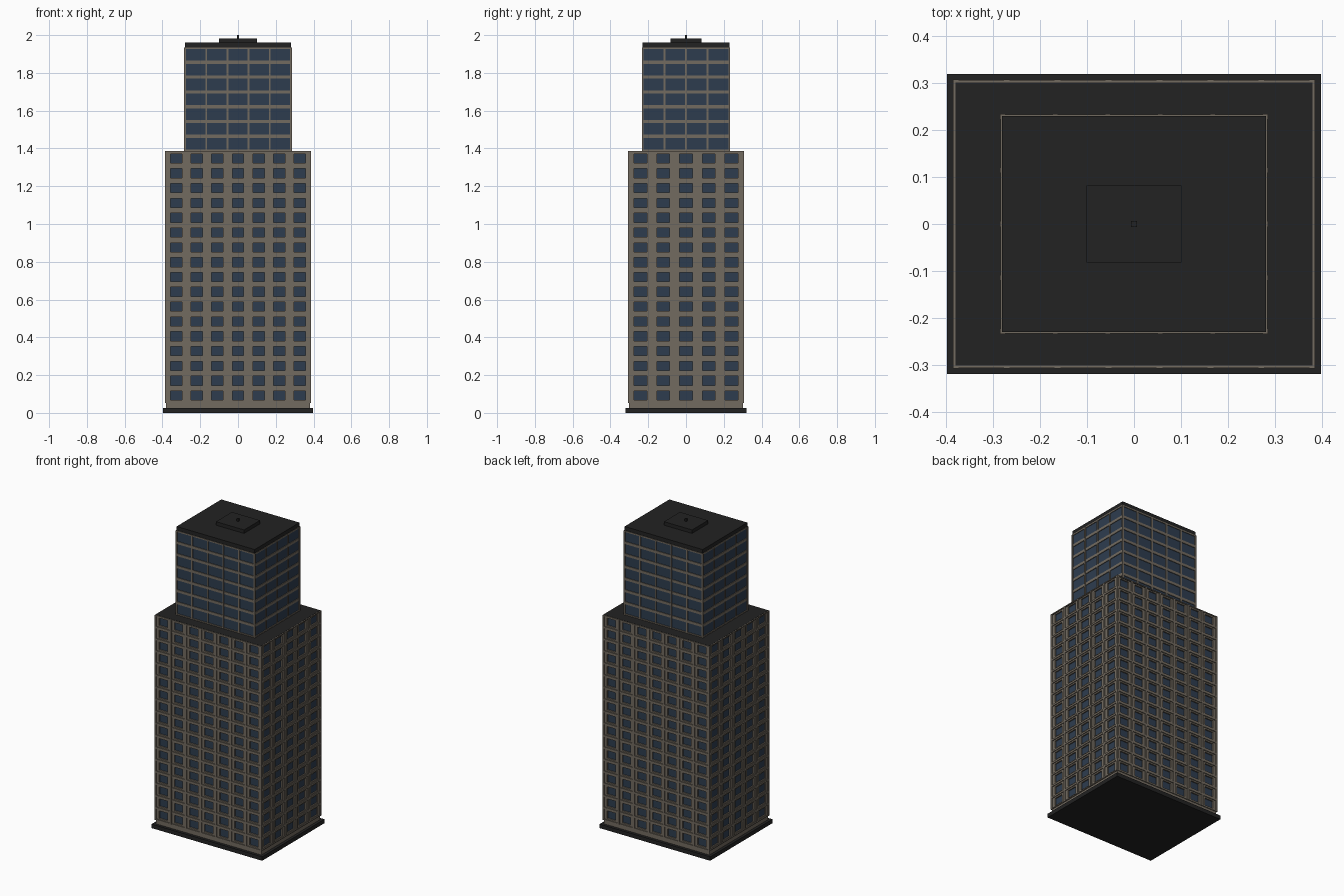
import bpy, bmesh
from mathutils import Vector

if "Cube" in bpy.data.objects:
    bpy.data.objects.remove(bpy.data.objects["Cube"])


def material(name, rgb):
    m = bpy.data.materials.new(name)
    m.diffuse_color = (*rgb, 1)
    m.use_nodes = True
    m.node_tree.nodes["Principled BSDF"].inputs["Base Color"].default_value = m.diffuse_color
    return m


STONE = material("warm stone", (0.17, 0.145, 0.115))
GLASS = material("blue glass", (0.027, 0.046, 0.078))
DARK = material("dark roofing", (0.016, 0.016, 0.016))
FLOOR = 0.0784           # storey height


def add_box(bm, x0, x1, y0, y1, z0, z1):
    v = [bm.verts.new((x, y, z)) for z in (z0, z1)
         for x, y in ((x0, y0), (x1, y0), (x1, y1), (x0, y1))]
    for f in ((3, 2, 1, 0), (4, 5, 6, 7), (0, 1, 5, 4),
              (1, 2, 6, 5), (2, 3, 7, 6), (3, 0, 4, 7)):
        bm.faces.new([v[i] for i in f])


def finish(bm, name, *mats):
    me = bpy.data.meshes.new(name)
    bm.to_mesh(me)
    bm.free()
    for m in mats:
        me.materials.append(m)
    ob = bpy.data.objects.new(name, me)
    bpy.context.collection.objects.link(ob)
    return ob


def block(name, hx, hy, z0, z1, mat):
    bm = bmesh.new()
    add_box(bm, -hx, hx, -hy, hy, z0, z1)
    return finish(bm, name, mat)


def window_walls(name, hx, hy, z0, rows, nx, ny, fill_w, fill_h, depth):
    """Four walls of storey cells, each holding one recessed window."""
    bm = bmesh.new()
    sides = ((Vector((1, 0, 0)), hx, Vector((0, -1, 0)), hy, nx),
             (Vector((0, 1, 0)), hy, Vector((1, 0, 0)), hx, ny),
             (Vector((-1, 0, 0)), hx, Vector((0, 1, 0)), hy, nx),
             (Vector((0, -1, 0)), hy, Vector((-1, 0, 0)), hx, ny))
    for along, half, out, dist, n in sides:
        w = 2 * half / n
        for i in range(n):
            for r in range(rows):
                c = along * (-half + (i + 0.5) * w) + out * dist
                c.z = z0 + (r + 0.5) * FLOOR

                def ring(a, b, d):
                    return [bm.verts.new(c + along * (sx * a) - out * d
                                         + Vector((0, 0, sz * b)))
                            for sx, sz in ((-1, -1), (1, -1), (1, 1), (-1, 1))]
                a, b = w / 2 * fill_w, FLOOR / 2 * fill_h
                rings = (ring(w / 2, FLOOR / 2, 0), ring(a, b, 0), ring(a, b, depth))
                for p, q in zip(rings, rings[1:]):
                    for k in range(4):
                        j = (k + 1) % 4
                        bm.faces.new((p[k], p[j], q[j], q[k]))
                bm.faces.new(rings[-1]).material_index = 1
    bmesh.ops.remove_doubles(bm, verts=bm.verts, dist=1e-5)
    return finish(bm, name, STONE, GLASS)


def grid_bars(name, hx, hy, z0, rows, nx, ny, out, fin, ledge):
    """Upright fins at bay lines and ledges at floor lines, wrapping the block."""
    bm = bmesh.new()
    z1 = z0 + rows * FLOOR
    f, sink = fin / 2, 0.002
    for s in (-1, 1):
        y0, y1 = sorted((s * (hy - sink), s * (hy + out)))
        x0, x1 = sorted((s * (hx - sink), s * (hx + out)))
        for i in range(1, nx):
            x = -hx + 2 * hx * i / nx
            add_box(bm, x - f, x + f, y0, y1, z0, z1)
        for i in range(1, ny):
            y = -hy + 2 * hy * i / ny
            add_box(bm, x0, x1, y - f, y + f, z0, z1)
        # corner posts
        for t in (-1, 1):
            cx = sorted((s * (hx - f), s * (hx + out)))
            cy = sorted((t * (hy - f), t * (hy + out)))
            add_box(bm, *cx, *cy, z0, z1)
        for r in range(rows + 1):
            z = z0 + r * FLOOR
            lo, hi = max(z - ledge / 2, z0), min(z + ledge / 2, z1)
            e = out - 0.0008
            ly = sorted((s * (hy - sink), s * (hy + e)))
            lx = sorted((s * (hx - sink), s * (hx + e)))
            add_box(bm, -hx, hx, *ly, lo, hi)
            add_box(bm, *lx, -hy, hy, lo, hi)
    return finish(bm, name, STONE)


# ground plinth and short stone footing
block("plinth", 0.398, 0.32, 0, 0.026, DARK)
block("footing", 0.38, 0.302, 0.026, 0.053, STONE)

# lower tower: punched windows, 7 by 5 bays, 17 storeys
Z_LOW = 0.053
Z_MID = Z_LOW + 17 * FLOOR
window_walls("lower_walls", 0.38, 0.302, Z_LOW, 17, 7, 5, 0.56, 0.62, 0.008)
grid_bars("lower_grid", 0.38, 0.302, Z_LOW, 17, 7, 5, 0.006, 0.012, 0.012)
block("lower_roof", 0.38, 0.302, Z_MID - 0.01, Z_MID + 0.001, DARK)

# upper tower: glass curtain wall with mullions, 5 by 4 bays, 7 storeys
Z_TOP = Z_MID + 7 * FLOOR
block("upper_glass", 0.28, 0.229, Z_MID, Z_TOP, GLASS)
grid_bars("upper_mullions", 0.28, 0.229, Z_MID, 7, 5, 4, 0.005, 0.01, 0.017)

# roof slab, plant room and mast
block("upper_roof", 0.281, 0.23, Z_TOP, 1.96, DARK)
block("plant_room", 0.101, 0.082, 1.96, 1.983, DARK)
block("mast", 0.006, 0.006, 1.983, 2.0, DARK)
